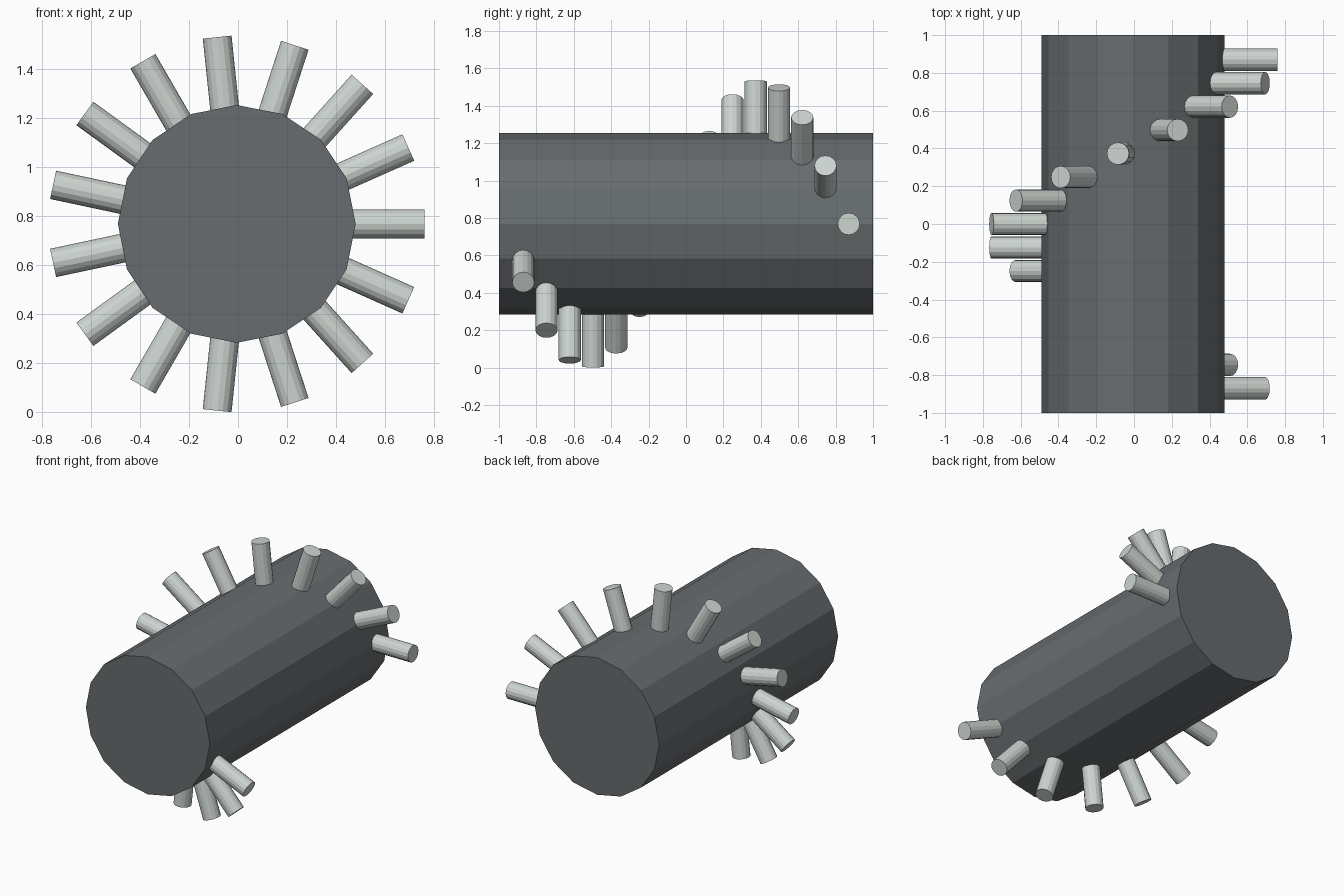
import bpy
import math
from mathutils import Matrix

default = bpy.data.objects.get("Cube")
if default:
    bpy.data.objects.remove(default, do_unlink=True)

CENTRE_X, CENTRE_Z = -0.005, 0.768
PINS = 15
PIN_INNER, PIN_OUTER = 0.44, 0.766
FIRST_Y, STEP_Y = 0.87, 0.1243


def make_material(name, colour):
    mat = bpy.data.materials.new(name)
    mat.use_nodes = True
    mat.diffuse_color = colour
    mat.node_tree.nodes["Principled BSDF"].inputs["Base Color"].default_value = colour
    return mat


def cylinder(name, radius, depth, matrix, mat):
    bpy.ops.mesh.primitive_cylinder_add(vertices=16, radius=radius, depth=depth)
    obj = bpy.context.object
    obj.name = name
    obj.matrix_world = matrix
    obj.data.materials.append(mat)
    return obj


dark_grey = make_material("dark grey", (0.135, 0.15, 0.158, 1))
pale_grey = make_material("pale grey", (0.61, 0.66, 0.63, 1))
centre = Matrix.Translation((CENTRE_X, 0, CENTRE_Z))

# Faceted drum lying along y
cylinder("drum", 0.485, 2.0, centre @ Matrix.Rotation(math.pi / 2, 4, "X"), dark_grey)

# Pins winding once around the drum in a helix, from back to front
for i in range(PINS):
    angle = math.tau * i / PINS
    turn = Matrix.Rotation(math.pi / 2 - angle, 4, "Y")
    out = Matrix.Translation((0, FIRST_Y - STEP_Y * i, (PIN_INNER + PIN_OUTER) / 2))
    cylinder(f"pin_{i + 1}", 0.059, PIN_OUTER - PIN_INNER, centre @ turn @ out, pale_grey)
